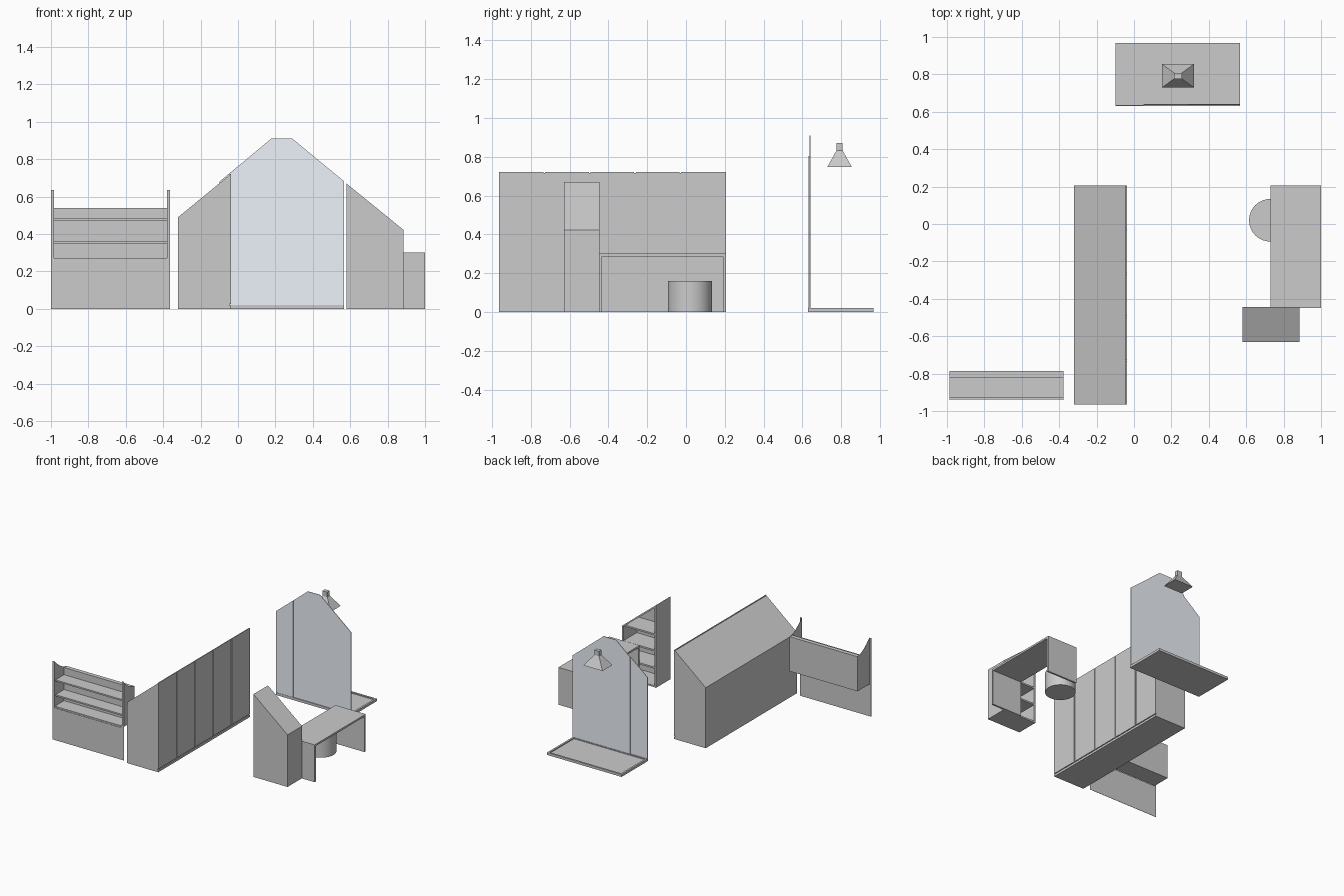
import bpy, bmesh, math

if "Cube" in bpy.data.objects:
    bpy.data.objects.remove(bpy.data.objects["Cube"])


def mesh_object(name, bm, mat=None):
    bmesh.ops.recalc_face_normals(bm, faces=bm.faces)
    me = bpy.data.meshes.new(name)
    bm.to_mesh(me)
    bm.free()
    ob = bpy.data.objects.new(name, me)
    bpy.context.collection.objects.link(ob)
    if mat:
        me.materials.append(mat)
    return ob


def prism(name, profile, lo, hi, axis='y', mat=None):
    """Extrude an (x,z) profile along y, or a (y,z) profile along x."""
    bm = bmesh.new()
    place = (lambda a, b, d: (a, d, b)) if axis == 'y' else (lambda a, b, d: (d, a, b))
    rings = [[bm.verts.new(place(a, b, d)) for a, b in profile] for d in (lo, hi)]
    n = len(profile)
    bm.faces.new(rings[0])
    bm.faces.new(rings[1][::-1])
    for i in range(n):
        j = (i + 1) % n
        bm.faces.new((rings[0][i], rings[0][j], rings[1][j], rings[1][i]))
    return mesh_object(name, bm, mat)


def box(name, x, y, z, mat=None):
    return prism(name, [(x[0], z[0]), (x[1], z[0]), (x[1], z[1]), (x[0], z[1])],
                 y[0], y[1], 'y', mat)


# wall shelf: thin front panel with uprights, thick back, three shelves, curved fins
prism("shelf_front_panel", [(-1, 0), (-.363, 0), (-.363, .635), (-.38, .635), (-.38, .26),
                            (-.984, .26), (-.984, .635), (-1, .635)], -.942, -.94)
box("shelf_back", (-.984, -.38), (-.82, -.787), (.26, .54))
for i, (z, front) in enumerate([(.26, -.938), (.35, -.93), (.47, -.93)]):
    box(f"shelf_board_{i}", (-.984, -.38), (front, -.82), (z, z + .012))
fin = [(-.94, .26), (-.787, .26), (-.787, .54)]
fin += [(-.94 + .153 * t, .54 + .095 * (1 - t) ** 1.7) for t in (.75, .5, .25, 0)]
for side, x in (("left", -.986), ("right", -.38)):
    prism("shelf_fin_" + side, fin, x, x + .002, 'x')

# sloped wardrobe with five doors
prism("wardrobe_body", [(-.32, 0), (-.045, 0), (-.045, .716), (-.32, .49)], -.965, .205)
box("wardrobe_plinth", (-.045, -.038), (-.965, .205), (0, .018))
step = 1.17 / 5
for i in range(5):
    y0 = -.965 + i * step
    box(f"wardrobe_door_{i}", (-.045, -.038),
        (y0 + (.004 if i else 0), y0 + step - (.004 if i < 4 else 0)), (.025, .721))

# sloped bookcase, open at the back
prism("bookcase_front", [(.58, 0), (.885, 0), (.885, .422), (.58, .67)], -.63, -.618)
prism("bookcase_top", [(.58, .655), (.885, .407), (.885, .422), (.58, .67)], -.618, -.445)
box("bookcase_side_tall", (.58, .592), (-.618, -.445), (0, .658))
box("bookcase_side_short", (.873, .885), (-.618, -.445), (0, .415))
for i, z in enumerate((0, .15, .29, .42)):
    box(f"bookcase_shelf_{i}", (.592, .873 if z < .4 else .86),
        (-.618, -.447), (z, z + .013))

# desk
box("desk_top", (.73, 1), (-.448, .205), (.287, .302))
for side, y in (("front", -.448), ("back", .19)):
    box("desk_leg_" + side, (.73, 1), (y, y + .015), (0, .287))

# round stool
bm = bmesh.new()
bmesh.ops.create_cone(bm, cap_ends=True, segments=32, radius1=.114, radius2=.114, depth=.16)
bmesh.ops.translate(bm, verts=bm.verts, vec=(.729, .02, .08))
for f in bm.faces:
    f.smooth = len(f.verts) == 4
stool = mesh_object("stool", bm)
for e in stool.data.edges:
    za, zb = (stool.data.vertices[v].co.z for v in e.vertices)
    e.use_edge_sharp = abs(za - zb) < .001

# shower tray with raised rim
X0, X1, Y0, Y1, R = -.1, .567, .63, .967, .015
box("tray_floor", (X0, X1), (Y0, Y1), (0, .012))
for side, y in (("front", Y0), ("back", Y1 - R)):
    box("tray_rim_" + side, (X0, X1), (y, y + R), (.012, .02))
for side, x in (("left", X0), ("right", X1 - R)):
    box("tray_rim_" + side, (x, x + R), (Y0 + R, Y1 - R), (.012, .02))

# glass screen: fixed panel and door
glass = bpy.data.materials.new("glass")
glass.diffuse_color = (.85, .89, .96, 1)
glass.use_nodes = True
glass.node_tree.nodes["Principled BSDF"].inputs["Base Color"].default_value = glass.diffuse_color
prism("glass_fixed", [(X0, .02), (.05, .02), (.05, .803), (X0, .68)], .632, .636, 'y', glass)
prism("glass_door", [(.052, .02), (X1, .02), (X1, .682), (.29, .91), (.178, .91), (.052, .805)],
      .637, .641, 'y', glass)

# shower head: flared pyramid with square neck
bm = bmesh.new()
rings = []
for z, hx, hy in ((.748, .086, .063), (.832, .021, .016), (.872, .021, .016)):
    rings.append([bm.verts.new((.235 + sx * hx, .792 + sy * hy, z))
                  for sx, sy in ((-1, -1), (1, -1), (1, 1), (-1, 1))])
bm.faces.new(rings[0][::-1])
bm.faces.new(rings[-1])
for a, b in zip(rings, rings[1:]):
    for i in range(4):
        j = (i + 1) % 4
        bm.faces.new((a[i], a[j], b[j], b[i]))
mesh_object("shower_head", bm)
